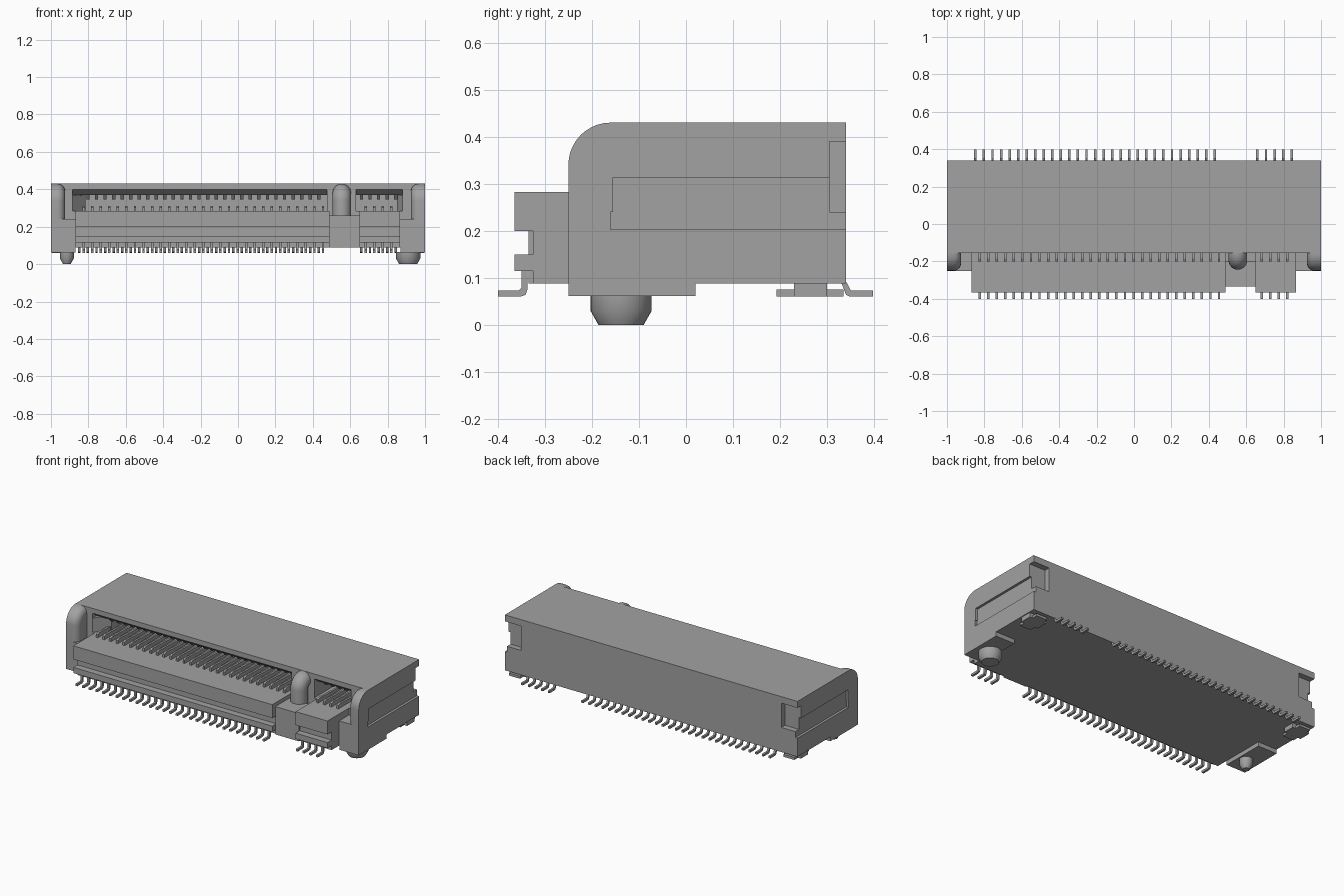
import bpy
import bmesh
import math
from mathutils import Vector

cube = bpy.data.objects.get("Cube")
if cube:
    bpy.data.objects.remove(cube, do_unlink=True)

GREY = (0.36, 0.36, 0.365, 1)
grey = bpy.data.materials.new("connector grey")
grey.use_nodes = True
grey.diffuse_color = GREY
grey.node_tree.nodes["Principled BSDF"].inputs["Base Color"].default_value = GREY


def add_object(name, bm):
    bmesh.ops.recalc_face_normals(bm, faces=bm.faces[:])
    mesh = bpy.data.meshes.new(name)
    bm.to_mesh(mesh)
    bm.free()
    obj = bpy.data.objects.new(name, mesh)
    bpy.context.collection.objects.link(obj)
    mesh.materials.append(grey)
    return obj


def prism(bm, profile, x0, x1):
    """Extrude a side profile of (y, z) points from x0 to x1."""
    face = bm.faces.new([bm.verts.new((x0, y, z)) for y, z in profile])
    out = bmesh.ops.extrude_face_region(bm, geom=[face])
    verts = [g for g in out["geom"] if isinstance(g, bmesh.types.BMVert)]
    bmesh.ops.translate(bm, verts=verts, vec=Vector((x1 - x0, 0, 0)))


def box(bm, x0, x1, y0, y1, z0, z1):
    prism(bm, [(y0, z0), (y1, z0), (y1, z1), (y0, z1)], x0, x1)


def smooth(obj):
    bpy.ops.object.select_all(action="DESELECT")
    obj.select_set(True)
    bpy.context.view_layer.objects.active = obj
    bpy.ops.object.shade_smooth_by_angle(angle=math.radians(35))


def cut(target, name, bm):
    cutter = add_object(name, bm)
    mod = target.modifiers.new(name, "BOOLEAN")
    mod.operation = "DIFFERENCE"
    mod.solver = "EXACT"
    mod.object = cutter
    bpy.context.view_layer.objects.active = target
    bpy.ops.object.modifier_apply(modifier=mod.name)
    bpy.data.objects.remove(cutter, do_unlink=True)


# Main housing
bm = bmesh.new()
box(bm, -1, 1, -0.25, 0.34, 0.088, 0.43)
housing = add_object("housing", bm)

# Open the front above the shoulder
bm = bmesh.new()
box(bm, -1.1, 1.1, -0.3, -0.155, 0.24, 0.5)
cut(housing, "front_cut", bm)

# Card slots with a chamfered upper lip
slot = [(-0.2, 0.283), (-0.2, 0.40), (-0.155, 0.40), (-0.115, 0.37), (0.08, 0.37), (0.08, 0.283)]
for x0, x1 in ((-0.885, 0.475), (0.63, 0.88)):
    bm = bmesh.new()
    prism(bm, slot, x0, x1)
    cut(housing, "slot_cut", bm)

# Shallow side channels and rear corner notches
for s in (-1, 1):
    bm = bmesh.new()
    box(bm, s * 0.985, s * 1.1, -0.16, 0.4, 0.203, 0.313)
    cut(housing, "channel_cut", bm)
    bm = bmesh.new()
    box(bm, s * 0.89, s * 1.1, 0.305, 0.4, 0.24, 0.39)
    cut(housing, "notch_cut", bm)

# Rounded ears at both front ends
arc = [(-0.16 - 0.09 * math.cos(a), 0.34 + 0.09 * math.sin(a))
       for a in [math.pi / 2 * i / 10 for i in range(11)]]
ear_profile = [(-0.155, 0.24), (-0.25, 0.24)] + arc + [(-0.155, 0.43)]
for s, name in ((1, "left_ear"), (-1, "right_ear")):
    bm = bmesh.new()
    prism(bm, ear_profile, s, s * 0.925)
    inner = [e for e in bm.edges
             if all(abs(abs(v.co.x) - 0.925) < 1e-4 for v in e.verts)
             and not all(v.co.z < 0.25 for v in e.verts)
             and not all(v.co.y > -0.156 for v in e.verts)]
    bmesh.ops.bevel(bm, geom=inner, offset=0.04, segments=5, profile=0.5, affect="EDGES")
    smooth(add_object(name, bm))

# Key post: a round bar bending back into the housing
curve = bpy.data.curves.new("key_post", "CURVE")
curve.dimensions = "3D"
curve.bevel_depth = 0.05
curve.bevel_resolution = 5
curve.use_fill_caps = True
bend = [(-0.155 - 0.04 * math.cos(a), 0.34 + 0.04 * math.sin(a))
        for a in [math.pi / 2 * i / 8 for i in range(9)]]
path = [(-0.195, 0.24)] + bend + [(-0.1, 0.38)]
spline = curve.splines.new("POLY")
spline.points.add(len(path) - 1)
for point, (y, z) in zip(spline.points, path):
    point.co = (0.555, y, z, 1)
curve.materials.append(grey)
post = bpy.data.objects.new("key_post", curve)
bpy.context.collection.objects.link(post)
bpy.ops.object.select_all(action="DESELECT")
post.select_set(True)
bpy.context.view_layer.objects.active = post
bpy.ops.object.convert(target="MESH")
smooth(bpy.context.object)

# Wall behind the key post, between the two slots
bm = bmesh.new()
box(bm, 0.49, 0.65, -0.335, -0.2, 0.088, 0.26)
add_object("key_block", bm)

# Stepped front tongues with a lower rail
tongue = [(-0.155, 0.088), (-0.325, 0.088), (-0.325, 0.115), (-0.365, 0.115), (-0.365, 0.15),
          (-0.325, 0.15), (-0.325, 0.2), (-0.365, 0.2), (-0.365, 0.283), (-0.155, 0.283)]
for name, x0, x1 in (("long_tongue", -0.87, 0.49), ("short_tongue", 0.65, 0.867)):
    bm = bmesh.new()
    prism(bm, tongue, x0, x1)
    add_object(name, bm)

# Angled guides at the outer slot ends
bm = bmesh.new()
for x, inward in ((-0.885, 0.07), (0.88, -0.03)):
    points = [(x, -0.155), (x + inward, -0.07), (x + inward, 0.08), (x, 0.08)]
    face = bm.faces.new([bm.verts.new((px, py, 0.283)) for px, py in points])
    out = bmesh.ops.extrude_face_region(bm, geom=[face])
    verts = [g for g in out["geom"] if isinstance(g, bmesh.types.BMVert)]
    bmesh.ops.translate(bm, verts=verts, vec=Vector((0, 0, 0.087)))
add_object("slot_guides", bm)

# Contact rows: solder legs outside, spring tips inside the slot
PITCH = 0.0457
front_x = [-0.825 + PITCH * i for i in range(29)] + [0.682 + PITCH * i for i in range(4)]
rear_x = [-0.848 + PITCH * i for i in range(29)] + [0.66 + PITCH * i for i in range(5)]
front_leg = [(-0.4, 0.06), (-0.352, 0.06), (-0.341, 0.064), (-0.337, 0.075), (-0.337, 0.12),
             (-0.35, 0.12), (-0.35, 0.079), (-0.356, 0.073), (-0.4, 0.073)]
rear_leg = [(0.397, 0.06), (0.348, 0.06), (0.34, 0.064), (0.33, 0.09), (0.342, 0.09),
            (0.35, 0.073), (0.397, 0.073)]
lower_tip = [(-0.2, 0.28), (-0.2, 0.303), (-0.185, 0.31), (0.06, 0.3), (0.06, 0.28)]
upper_tip = [(-0.11, 0.375), (-0.085, 0.345), (-0.065, 0.345), (0.06, 0.375)]
for name, xs, profile, half in (("front_legs", front_x, front_leg, 0.0065),
                                ("rear_legs", rear_x, rear_leg, 0.0065),
                                ("lower_contacts", front_x, lower_tip, 0.0065),
                                ("upper_contacts", rear_x, upper_tip, 0.009)):
    bm = bmesh.new()
    for x in xs:
        prism(bm, profile, x - half, x + half)
    add_object(name, bm)

# Standoff pads under the front corners, and rear solder tabs
bm = bmesh.new()
tabs = bmesh.new()
for s in (-1, 1):
    box(bm, s * 0.87, s, -0.25, 0.02, 0.062, 0.09)
    box(tabs, s * 0.88, s * 0.995, 0.23, 0.3, 0.06, 0.09)
    box(tabs, s * 0.9, s * 0.975, 0.192, 0.335, 0.06, 0.075)
add_object("standoff_pads", bm)
add_object("solder_tabs", tabs)

# Locating pegs with tapered tips
for name, x, r in (("large_peg", 0.91, 0.065), ("small_peg", -0.915, 0.037)):
    bm = bmesh.new()
    for r_low, z0, z1 in ((r - 0.017, 0, 0.03), (r, 0.03, 0.065)):
        out = bmesh.ops.create_cone(bm, cap_ends=False, segments=32, radius1=r_low,
                                    radius2=r, depth=z1 - z0)
        bmesh.ops.translate(bm, verts=out["verts"], vec=Vector((x, -0.138, (z0 + z1) / 2)))
    bmesh.ops.remove_doubles(bm, verts=bm.verts[:], dist=0.0005)
    bmesh.ops.holes_fill(bm, edges=[e for e in bm.edges if e.is_boundary], sides=0)
    smooth(add_object(name, bm))
